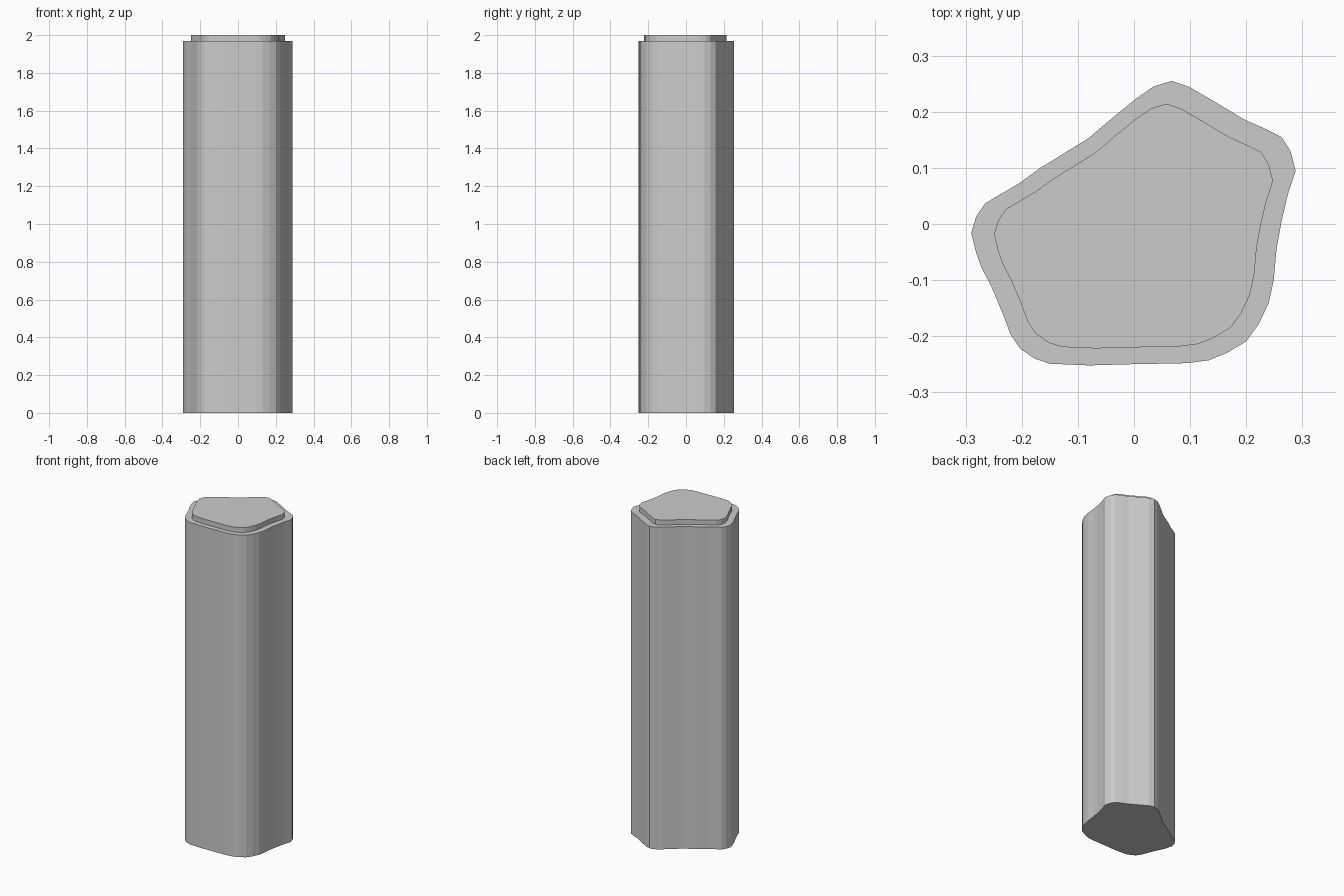
import bpy, bmesh
from mathutils import Vector

if "Cube" in bpy.data.objects:
    bpy.data.objects.remove(bpy.data.objects["Cube"])

# Irregular five-sided cross-section with rounded corners, clockwise from the back tip
OUTLINE = [
    (.067, .255), (.097, .245), (.147, .216), (.197, .186), (.231, .171), (.263, .155),
    (.279, .130), (.288, .095), (.274, .052), (.263, .005), (.254, -.045), (.249, -.100),
    (.240, -.141), (.222, -.179), (.200, -.209), (.167, -.229), (.133, -.243),
    (.094, -.248), (.045, -.249), (-.010, -.250), (-.080, -.252), (-.150, -.249),
    (-.177, -.240), (-.203, -.222), (-.220, -.197), (-.235, -.157), (-.254, -.112),
    (-.272, -.077), (-.281, -.052), (-.290, -.016), (-.281, .014), (-.265, .037),
    (-.204, .073), (-.167, .100), (-.126, .125), (-.081, .153), (-.035, .192),
    (.003, .223), (.035, .245),
]
SHAFT_TOP, TOTAL = 1.97, 2.0


def section(bm, z, scale=1.0, dy=0.0):
    """Ring of vertices following the outline."""
    return [bm.verts.new(Vector((x * scale, y * scale + dy, z))) for x, y in OUTLINE]


def bridge(bm, a, b):
    n = len(a)
    for i in range(n):
        j = (i + 1) % n
        bm.faces.new((a[i], a[j], b[j], b[i]))


# Stone column: straight shaft, narrow ledge, raised cap
bm = bmesh.new()
rings = [
    section(bm, 0.0),
    section(bm, SHAFT_TOP),
    section(bm, SHAFT_TOP, 0.86, -0.005),
    section(bm, TOTAL, 0.86, -0.005),
]
for lower, upper in zip(rings, rings[1:]):
    bridge(bm, lower, upper)
bm.faces.new(rings[0])
bm.faces.new(rings[-1])
bmesh.ops.recalc_face_normals(bm, faces=bm.faces)

mesh = bpy.data.meshes.new("stone_column")
bm.to_mesh(mesh)
bm.free()
column = bpy.data.objects.new("stone_column", mesh)
bpy.context.collection.objects.link(column)
